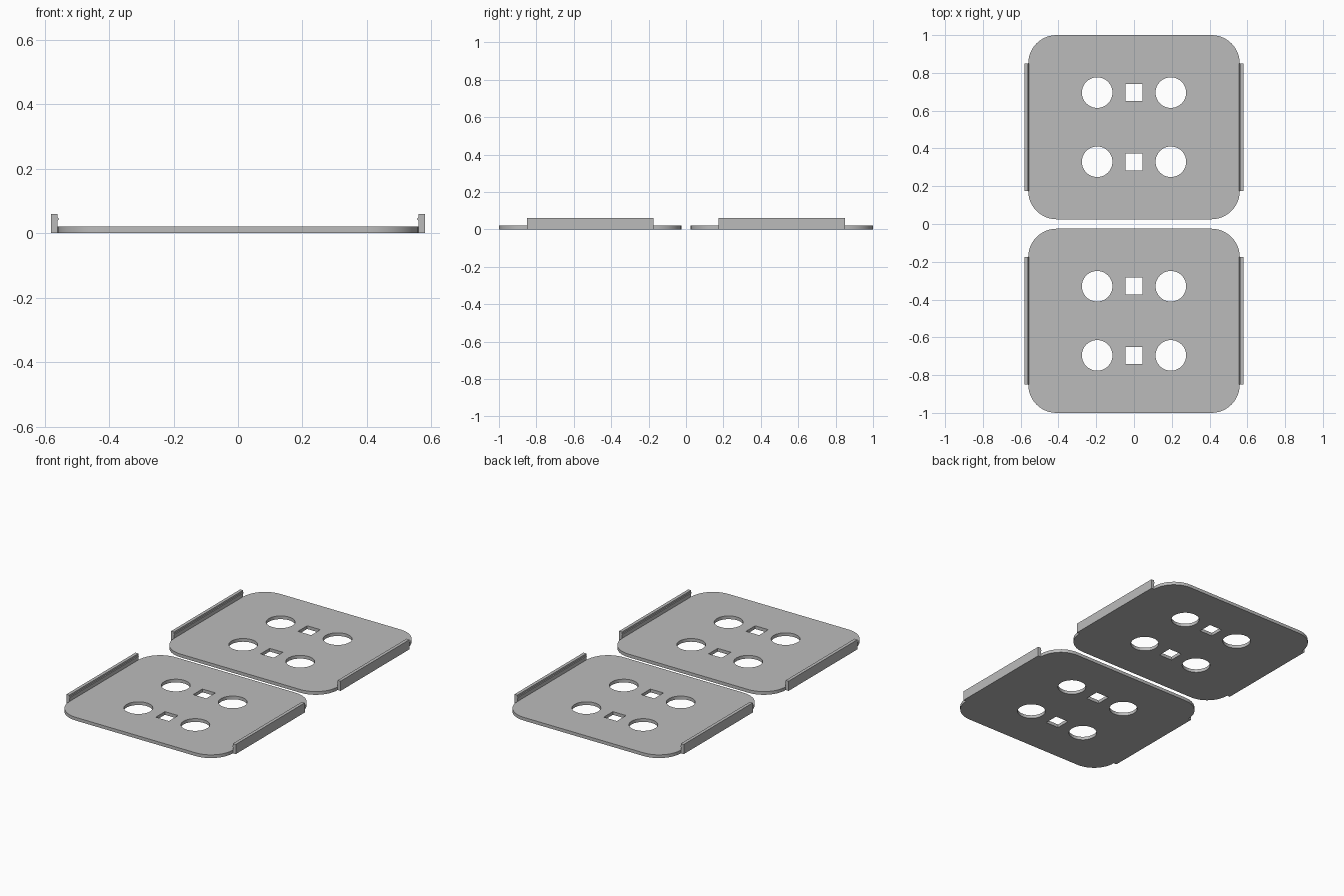
import bpy, bmesh
from math import cos, sin, pi

if "Cube" in bpy.data.objects:
    bpy.data.objects.remove(bpy.data.objects["Cube"], do_unlink=True)

HALF_W, HALF_L, THICK, CORNER = 0.56, 0.4875, 0.02, 0.15
CENTRE_Y = 0.5125
RAIL_HALF, RAIL_H, RAIL_OUT = 0.3375, 0.06, 0.58

grey = bpy.data.materials.new("light grey")
grey.use_nodes = True
colour = (0.5, 0.5, 0.5, 1)
grey.diffuse_color = colour
grey.node_tree.nodes["Principled BSDF"].inputs["Base Color"].default_value = colour


def arc(cx, cy, r, start, sweep, steps):
    return [(cx + r * cos(start + sweep * i / steps),
             cy + r * sin(start + sweep * i / steps)) for i in range(steps + 1)]


def rounded_rect(w, l, r):
    pts = []
    for k, (sx, sy) in enumerate([(1, 1), (-1, 1), (-1, -1), (1, -1)]):
        pts += arc(sx * (w - r), sy * (l - r), r, k * pi / 2, pi / 2, 12)
    return pts


def square(cx, cy, h):
    return [(cx - h, cy - h), (cx + h, cy - h), (cx + h, cy + h), (cx - h, cy + h)]


def finish(name, bm, y):
    bmesh.ops.remove_doubles(bm, verts=bm.verts, dist=0.0001)
    bmesh.ops.recalc_face_normals(bm, faces=bm.faces)
    mesh = bpy.data.meshes.new(name)
    bm.to_mesh(mesh)
    bm.free()
    mesh.materials.append(grey)
    obj = bpy.data.objects.new(name, mesh)
    obj.location.y = y
    bpy.context.collection.objects.link(obj)
    bpy.ops.object.select_all(action='DESELECT')
    obj.select_set(True)
    bpy.context.view_layer.objects.active = obj
    bpy.ops.object.shade_smooth_by_angle()


def plate(name, y):
    # Filled flat outline; inner loops become holes
    loops = [rounded_rect(HALF_W, HALF_L, CORNER)]
    for hy in (-0.183, 0.183):
        loops.append(square(0, hy, 0.045))
        for hx in (-0.195, 0.195):
            loops.append(arc(hx, hy, 0.081, 0, 2 * pi, 48)[:-1])
    curve = bpy.data.curves.new(name + "_outline", 'CURVE')
    curve.dimensions, curve.fill_mode, curve.extrude = '2D', 'BOTH', THICK / 2
    for pts in loops:
        spline = curve.splines.new('POLY')
        spline.points.add(len(pts) - 1)
        for p, (px, py) in zip(spline.points, pts):
            p.co = (px, py, 0, 1)
        spline.use_cyclic_u = True
    helper = bpy.data.objects.new(name + "_outline", curve)
    bpy.context.collection.objects.link(helper)
    graph = bpy.context.evaluated_depsgraph_get()
    bm = bmesh.new()
    bm.from_mesh(bpy.data.meshes.new_from_object(helper.evaluated_get(graph)))
    bpy.data.objects.remove(helper, do_unlink=True)
    bmesh.ops.translate(bm, verts=bm.verts, vec=(0, 0, THICK / 2))
    finish(name, bm, y)


def rail(name, side, y):
    # Upright strip with a small inward snap ridge
    profile = [(HALF_W, 0), (RAIL_OUT, 0), (RAIL_OUT, RAIL_H), (HALF_W, RAIL_H),
               (HALF_W, 0.049), (HALF_W - 0.004, 0.046),
               (HALF_W - 0.004, 0.042), (HALF_W, 0.039)]
    bm = bmesh.new()
    face = bm.faces.new([bm.verts.new((side * x, -RAIL_HALF, z)) for x, z in profile])
    new = bmesh.ops.extrude_face_region(bm, geom=[face])["geom"]
    bmesh.ops.translate(bm, vec=(0, 2 * RAIL_HALF, 0),
                        verts=[v for v in new if isinstance(v, bmesh.types.BMVert)])
    finish(name, bm, y)


for end, sign in (("front", -1), ("back", 1)):
    plate(end + "_plate", sign * CENTRE_Y)
    for side_name, side in (("left", 1), ("right", -1)):
        rail(f"{end}_{side_name}_rail", side, sign * CENTRE_Y)
